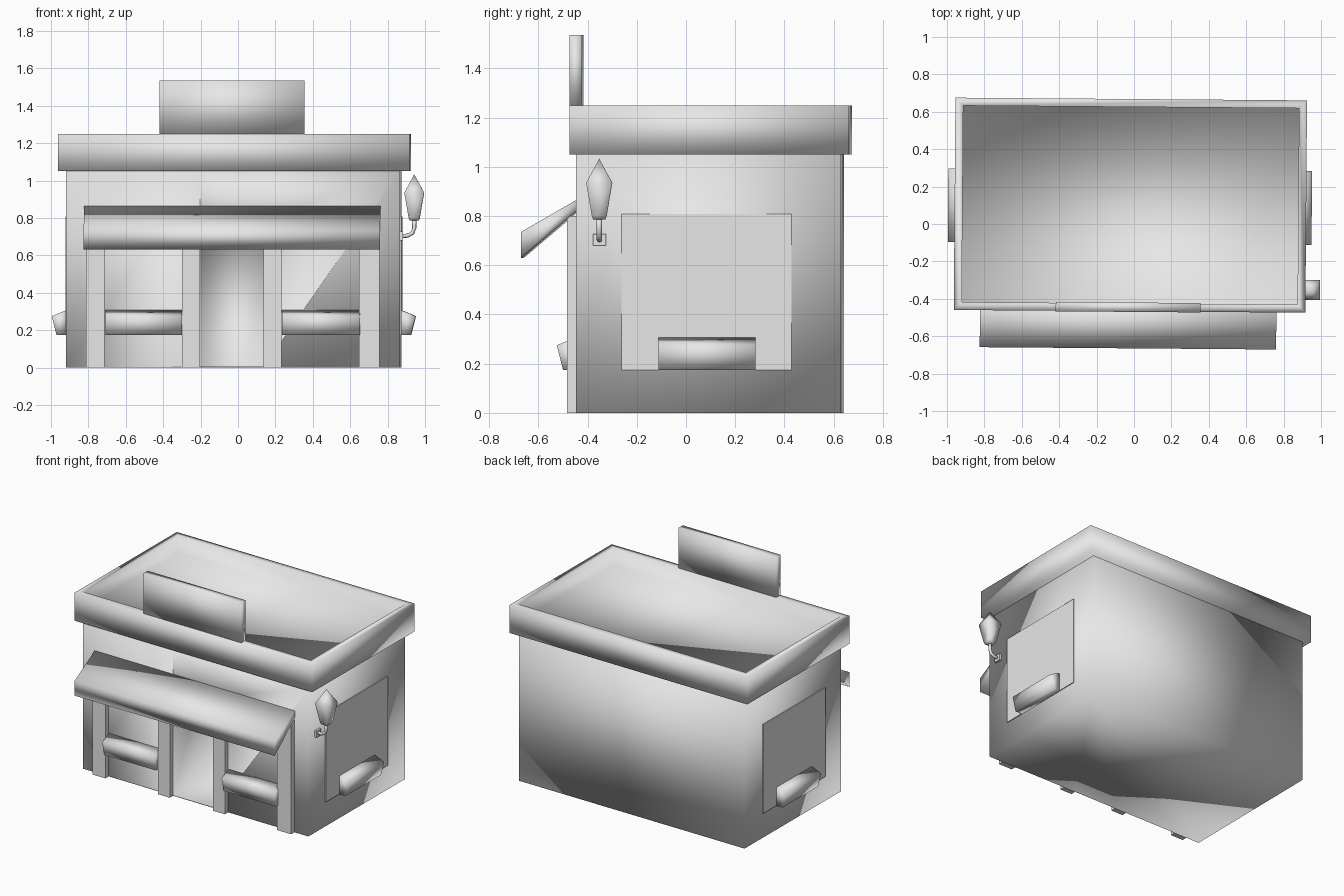
import bpy, bmesh, math
from mathutils import Matrix, Vector

cube = bpy.data.objects.get("Cube")
if cube:
    bpy.data.objects.remove(cube, do_unlink=True)

# One plain grey for the whole building
grey = bpy.data.materials.new("plain_grey")
grey.use_nodes = True
grey.diffuse_color = (0.8, 0.8, 0.8, 1)
grey.node_tree.nodes["Principled BSDF"].inputs["Base Color"].default_value = (0.8, 0.8, 0.8, 1)

TWIST = Matrix.Rotation(-0.0078, 4, 'Z')  # the building sits slightly turned
WEST, EAST, FRONT, BACK = -0.915, 0.87, -0.44, 0.635


def finish(name, bm, smooth=True):
    bmesh.ops.recalc_face_normals(bm, faces=bm.faces)
    mesh = bpy.data.meshes.new(name)
    bm.to_mesh(mesh)
    bm.free()
    mesh.transform(TWIST)
    mesh.materials.append(grey)
    for p in mesh.polygons:
        p.use_smooth = smooth
    obj = bpy.data.objects.new(name, mesh)
    bpy.context.collection.objects.link(obj)
    return obj


def box_mesh(x0, x1, y0, y1, z0, z1):
    bm = bmesh.new()
    bmesh.ops.create_cube(bm, size=1)
    for v in bm.verts:
        v.co = Vector((x1 if v.co.x > 0 else x0,
                       y1 if v.co.y > 0 else y0,
                       z1 if v.co.z > 0 else z0))
    return bm


def box(name, *bounds, smooth=False):
    return finish(name, box_mesh(*bounds), smooth)


def extrude_profile(name, points, start, end, place, smooth=True):
    """Sweep an (outward, up) profile; place maps (along, out, up) to a position."""
    bm = bmesh.new()
    a = [bm.verts.new(place(start, o, u)) for o, u in points]
    b = [bm.verts.new(place(end, o, u)) for o, u in points]
    bm.faces.new(a)
    bm.faces.new(b)
    n = len(points)
    for i in range(n):
        j = (i + 1) % n
        bm.faces.new((a[i], a[j], b[j], b[i]))
    return finish(name, bm, smooth)


# Walls, with a deep doorway pushed into the front
bm = box_mesh(WEST, EAST, FRONT, BACK, 0, 1.05)
cuts = [((-0.2, 0, 0), (1, 0, 0)), ((0.14, 0, 0), (1, 0, 0)),
        ((0, 0, 0.8), (0, 0, 1)), ((0, 0, 0.005), (0, 0, 1))]
for co, no in cuts:
    faces = [f for f in bm.faces
             if all(abs(v.co.y - FRONT) < 1e-5 for v in f.verts)
             and (no[2] == 0 or -0.2 < f.calc_center_median().x < 0.14)]
    geom = set(faces)
    for f in faces:
        geom.update(f.edges)
        geom.update(f.verts)
    bmesh.ops.bisect_plane(bm, geom=list(geom), plane_co=co, plane_no=no)
door = [f for f in bm.faces
        if all(abs(v.co.y - FRONT) < 1e-5 and -0.201 < v.co.x < 0.141
               and 0.004 < v.co.z < 0.801 for v in f.verts)]
pushed = bmesh.ops.extrude_discrete_faces(bm, faces=door)["faces"]
for v in {v for f in pushed for v in f.verts}:
    v.co.y += 0.38
finish("walls", bm)

# Overhanging parapet with a sunken roof
bm = box_mesh(-0.96, 0.92, -0.467, 0.668, 1.05, 1.25)
top = [f for f in bm.faces if f.calc_center_median().z > 1.24]
bmesh.ops.inset_region(bm, faces=top, thickness=0.06)
sunk = bmesh.ops.extrude_discrete_faces(bm, faces=top)["faces"]
for v in {v for f in sunk for v in f.verts}:
    v.co.z -= 0.12
finish("roof_parapet", bm)

# Blank sign board standing on the front edge
box("sign_board", -0.415, 0.36, -0.47, -0.42, 1.25, 1.535, smooth=True)

# Front pilasters
for i, (x0, x1) in enumerate([(-0.81, -0.71), (-0.295, -0.2), (0.14, 0.235), (0.65, 0.76)]):
    box(f"front_pilaster_{i + 1}", x0, x1, -0.477, FRONT, 0, 0.8)


def on_front(along, out, up):
    return (along, FRONT - out, up)


def on_east(along, out, up):
    return (EAST + out, along, up)


def on_west(along, out, up):
    return (WEST - out, along, up)


# Sloping awning
awning = [(0, 0.865), (0.225, 0.735), (0.225, 0.63), (0, 0.82)]
extrude_profile("awning", awning, -0.82, 0.765, on_front)

# Flared planter boxes under the windows
planter = [(0, 0.175), (0.055, 0.175), (0.08, 0.275), (0, 0.308)]
extrude_profile("front_planter_right", planter, -0.705, -0.295, on_front)
extrude_profile("front_planter_left", planter, 0.24, 0.655, on_front)
extrude_profile("side_planter_left", planter, -0.105, 0.29, on_east)
extrude_profile("side_planter_right", planter, -0.105, 0.29, on_west)

# Side window panes
box("side_window_left", EAST, EAST + 0.006, -0.255, 0.435, 0.175, 0.808)
box("side_window_right", WEST - 0.006, WEST, -0.255, 0.435, 0.175, 0.808)

# Wall lantern: square tapered rings
LX, LY = 0.945, -0.345
bm = bmesh.new()
rings = []
for z, r in [(0.785, 0.024), (0.80, 0.03), (0.935, 0.053)]:
    rings.append([bm.verts.new((LX + r * sx, LY + r * sy, z))
                  for sx, sy in [(-1, -1), (1, -1), (1, 1), (-1, 1)]])
tip = bm.verts.new((LX, LY, 1.033))
bm.faces.new(rings[0])
for i in range(4):
    j = (i + 1) % 4
    for low, high in zip(rings, rings[1:]):
        bm.faces.new((low[i], low[j], high[j], high[i]))
    bm.faces.new((rings[-1][i], rings[-1][j], tip))
finish("lantern", bm)

# Bent lantern arm swept along a short elbow
bm = bmesh.new()
path = [(EAST, 0.703, 0), (0.91, 0.705, 15), (0.936, 0.72, 50), (LX, 0.745, 90), (LX, 0.79, 90)]
loops = []
for x, z, tilt in path:
    t = math.radians(tilt)
    loop = []
    for k in range(8):
        a = math.tau * k / 8
        u, w = 0.011 * math.cos(a), 0.011 * math.sin(a)
        loop.append(bm.verts.new((x - u * math.sin(t), LY + w, z + u * math.cos(t))))
    loops.append(loop)
for low, high in zip(loops, loops[1:]):
    for k in range(8):
        m = (k + 1) % 8
        bm.faces.new((low[k], low[m], high[m], high[k]))
bm.faces.new(loops[0])
bm.faces.new(loops[-1])
finish("lantern_arm", bm)

box("lantern_wall_plate", EAST, EAST + 0.015, LY - 0.026, LY + 0.026, 0.68, 0.727)
